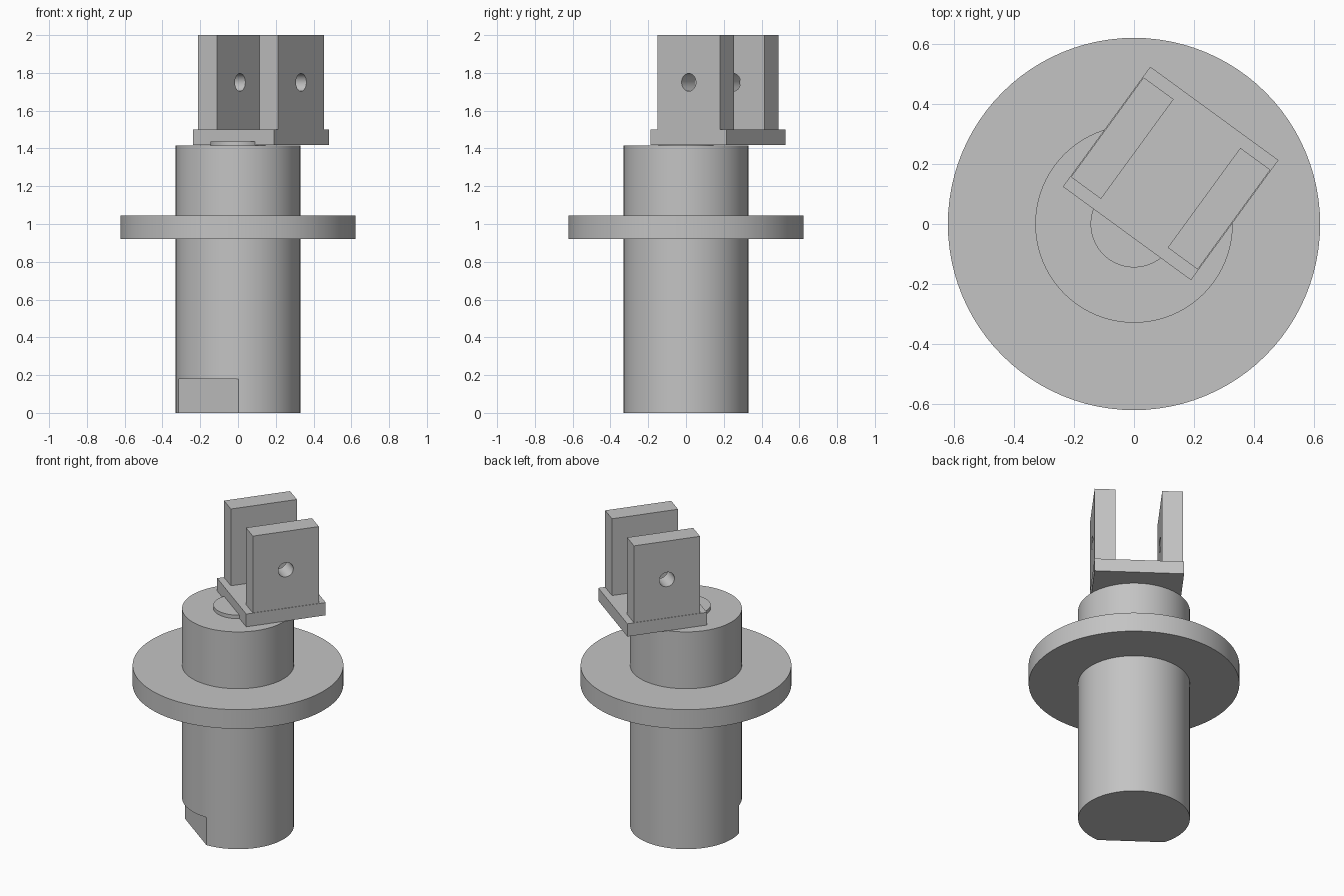
import bpy
import bmesh
from math import radians, pi
from mathutils import Matrix, Vector

cube = bpy.data.objects.get("Cube")
if cube:
    bpy.data.objects.remove(cube, do_unlink=True)

GREY = (0.55, 0.55, 0.55, 1.0)
metal = bpy.data.materials.new("plain grey metal")
metal.use_nodes = True
metal.diffuse_color = GREY
metal.node_tree.nodes["Principled BSDF"].inputs["Base Color"].default_value = GREY

TURN = Matrix.Rotation(radians(-36.1), 4, 'Z')        # shared turn of clevis and flat
CLEVIS = Matrix.Translation((0.1225, 0.169, 0)) @ TURN


def make_object(name, bm):
    bmesh.ops.recalc_face_normals(bm, faces=bm.faces)
    mesh = bpy.data.meshes.new(name)
    bm.to_mesh(mesh)
    bm.free()
    mesh.materials.append(metal)
    obj = bpy.data.objects.new(name, mesh)
    bpy.context.collection.objects.link(obj)
    return obj


def box(name, low, high, frame):
    low, high = Vector(low), Vector(high)
    bm = bmesh.new()
    place = frame @ Matrix.Translation((low + high) / 2) @ Matrix.Diagonal((*(high - low), 1))
    bmesh.ops.create_cube(bm, size=1, matrix=place)
    return make_object(name, bm)


def cylinder(name, radius, depth, place, segments=48):
    bm = bmesh.new()
    bmesh.ops.create_cone(bm, cap_ends=True, segments=segments, radius1=radius,
                          radius2=radius, depth=depth, matrix=place)
    return make_object(name, bm)


def lathe(name, profile, segments=96):
    bm = bmesh.new()
    verts = [bm.verts.new((r, 0, z)) for r, z in profile]
    edges = [bm.edges.new(pair) for pair in zip(verts, verts[1:])]
    bmesh.ops.spin(bm, geom=verts + edges, cent=(0, 0, 0), axis=(0, 0, 1),
                   angle=2 * pi, steps=segments)
    bmesh.ops.remove_doubles(bm, verts=bm.verts, dist=0.0001)
    return make_object(name, bm)


def select_only(obj):
    bpy.ops.object.select_all(action='DESELECT')
    obj.select_set(True)
    bpy.context.view_layer.objects.active = obj


def cut(obj, cutter):
    mod = obj.modifiers.new("cut", 'BOOLEAN')
    mod.operation = 'DIFFERENCE'
    mod.solver = 'EXACT'
    mod.object = cutter
    select_only(obj)
    bpy.ops.object.modifier_apply(modifier=mod.name)
    bpy.data.objects.remove(cutter, do_unlink=True)


# Turned shaft with flange and raised boss
shaft = lathe("flanged_shaft", [
    (0, 0), (0.33, 0), (0.33, 0.92), (0.622, 0.92), (0.622, 1.045),
    (0.33, 1.045), (0.33, 1.415), (0.145, 1.415), (0.145, 1.438), (0, 1.438)])

# Flat milled at the foot of the shaft
cut(shaft, box("flat_cutter", (-0.5, -0.6, -0.1), (0.5, -0.265, 0.18), TURN))

# Offset clevis: base plate and two drilled lugs
parts = [shaft, box("clevis_base", (-0.265, -0.248, 1.417), (0.265, 0.248, 1.5), CLEVIS)]
for side, name in ((-1, "clevis_lug_right"), (1, "clevis_lug_left")):
    x = side * 0.2
    lug = box(name, (x - 0.062, -0.206, 1.5), (x + 0.062, 0.206, 2), CLEVIS)
    across = CLEVIS @ Matrix.Translation((x, 0, 1.75)) @ Matrix.Rotation(pi / 2, 4, 'Y')
    cut(lug, cylinder("hole_cutter", 0.047, 0.3, across))
    parts.append(lug)

for part in parts:
    select_only(part)
    bpy.ops.object.shade_smooth_by_angle(angle=radians(30))
